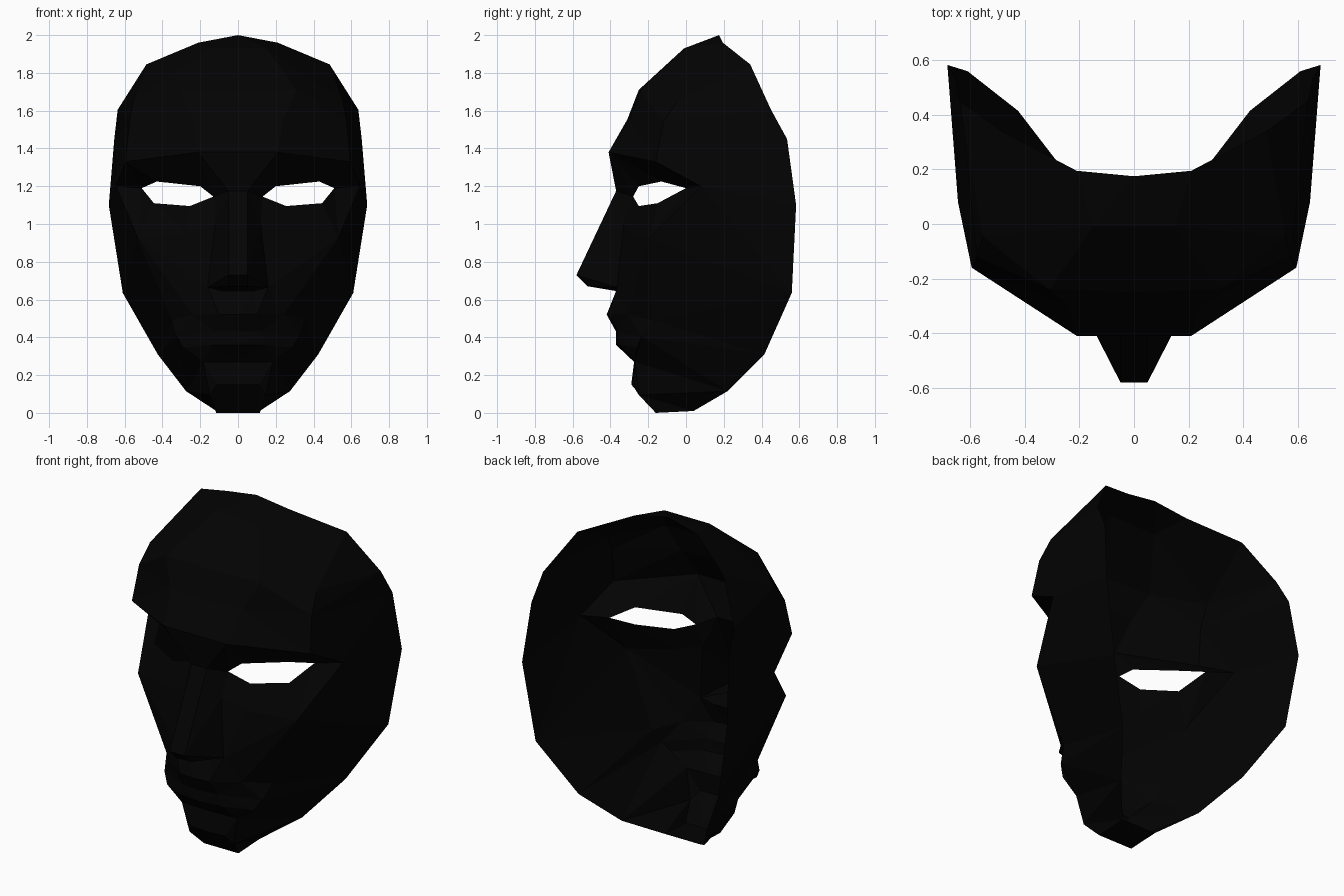
import bpy
import bmesh
from mathutils import Vector

default_cube = bpy.data.objects.get("Cube")
if default_cube:
    bpy.data.objects.remove(default_cube, do_unlink=True)

bm = bmesh.new()
vertex_cache = {}


def vertex(point):
    """Reuse one vertex wherever neighbouring strips share a point."""
    if point not in vertex_cache:
        vertex_cache[point] = bm.verts.new(point)
    return vertex_cache[point]


def triangle(*points):
    if len(set(points)) == len(points):
        corners = [vertex(p) for p in points]
        if bm.faces.get(corners) is None:
            bm.faces.new(corners)


def distance(a, b):
    return (Vector(a) - Vector(b)).length


def strip(upper, lower):
    """Fill between two contours, always taking the shorter diagonal."""
    i = j = 0
    while i < len(upper) - 1 or j < len(lower) - 1:
        if j == len(lower) - 1:
            step_upper = True
        elif i == len(upper) - 1:
            step_upper = False
        else:
            step_upper = distance(upper[i + 1], lower[j]) < distance(upper[i], lower[j + 1])
        if step_upper:
            triangle(upper[i], lower[j], upper[i + 1])
            i += 1
        else:
            triangle(upper[i], lower[j], lower[j + 1])
            j += 1


def loft(*contours):
    for upper, lower in zip(contours, contours[1:]):
        strip(upper, lower)


# Rim landmarks, from the crown down to the jaw
rim_crown = (.485, .34, 1.845)
rim_forehead = (.637, .45, 1.605)
rim_temple = (.655, .535, 1.45)
rim_ear = (.684, .583, 1.1)
rim_cheek = (.61, .56, .635)
rim_jaw = (.425, .415, .31)
rim_chin = (.275, .22, .115)
rim_throat = (.115, .04, .01)

# Shared face landmarks
brow_tail = (.645, .08, 1.2)
bridge = (.05, -.37, 1.175)
eye_inner = (.13, -.28, 1.145)
eye_outer = (.51, 0, 1.19)
lid_low_inner = (.255, -.25, 1.095)
lid_low_outer = (.445, -.15, 1.11)
cheek_inner = (.275, -.29, .95)
cheek_bone = (.53, -.195, .925)
nostril_wing = (.16, -.365, .665)
nose_tip = (.05, -.58, .73)
nose_under = (.05, -.52, .67)
muzzle = (.24, -.31, .52)
cheek_fold = (.35, -.18, .49)
mouth_corner = (.325, -.235, .405)
chin_dip = (.185, -.27, .27)

# Forehead, brow and upper eyelid
brow = [(0, -.41, 1.38), (.21, -.41, 1.38), (.595, -.16, 1.33), brow_tail]
loft(
    [(0, .175, 2), (.21, .195, 1.96), rim_crown],
    [(0, -.01, 1.93), (.15, -.01, 1.93), rim_crown],
    [(0, -.25, 1.71), (.31, -.24, 1.71), (.555, -.045, 1.65), rim_forehead],
    [(0, -.31, 1.555), (.24, -.3, 1.555), (.575, -.12, 1.54), rim_temple],
    brow + [rim_ear],
)
strip(brow, [(0, -.37, 1.175), bridge, eye_inner, (.2, -.25, 1.2),
             (.43, -.13, 1.225), eye_outer, brow_tail])

# Nose: ridge, side wall and underside
nose_root = [eye_inner, (.12, -.33, 1), nostril_wing]
nose_base = [(0, -.37, .645), (.08, -.37, .645), nostril_wing]
loft(
    [(0, -.37, 1.175), bridge],
    [(0, -.58, .73), nose_tip],
    [(0, -.52, .67), nose_under],
)
strip([bridge, nose_tip, nose_under], nose_root)
strip([(0, -.52, .67), nose_under, nostril_wing], nose_base)

# Cheeks, with a ridge from the nostril over the cheekbone to the rim
strip(nose_root, [lid_low_inner, cheek_inner])
strip([lid_low_inner, lid_low_outer, eye_outer, brow_tail, rim_ear],
      [cheek_inner, cheek_bone, rim_cheek])
triangle(cheek_inner, nostril_wing, cheek_bone)
strip([cheek_bone, rim_cheek], [nostril_wing, muzzle, cheek_fold, rim_jaw])
strip([muzzle, cheek_fold, rim_jaw], [mouth_corner])

# Lips
loft(
    nose_base + [muzzle],
    [(0, -.42, .52), (.1, -.41, .52), muzzle, mouth_corner],
    [(0, -.37, .43), (.12, -.36, .43), mouth_corner],
    [(0, -.37, .36), (.14, -.35, .36), (.29, -.26, .345), mouth_corner],
    [(0, -.275, .27), chin_dip],
)

# Jaw and chin
strip([mouth_corner, rim_jaw], [chin_dip, rim_chin])
chin_edge = [(0, -.16, 0), (.115, -.16, 0)]
loft(
    [(0, -.275, .27), chin_dip, rim_chin],
    [(0, -.29, .15), (.11, -.285, .15), (.148, -.25, .095), rim_chin],
    chin_edge + [rim_throat],
)
strip(chin_edge, [(0, .04, .01), rim_throat])

# Consistent outward normals
bmesh.ops.recalc_face_normals(bm, faces=bm.faces)
if sum(f.normal.y * f.calc_area() for f in bm.faces) > 0:
    bmesh.ops.reverse_faces(bm, faces=bm.faces)

mesh = bpy.data.meshes.new("face_mask")
bm.to_mesh(mesh)
bm.free()
mask = bpy.data.objects.new("face_mask", mesh)
bpy.context.collection.objects.link(mask)

# Mirror the half face across the centre line
mirror = mask.modifiers.new("Mirror", "MIRROR")
mirror.use_clip = True
mirror.merge_threshold = .001

# Flat black finish
black = bpy.data.materials.new("black")
black.use_nodes = True
colour = (.0008, .0008, .0008, 1)
black.diffuse_color = colour
black.node_tree.nodes["Principled BSDF"].inputs["Base Color"].default_value = colour
mesh.materials.append(black)
